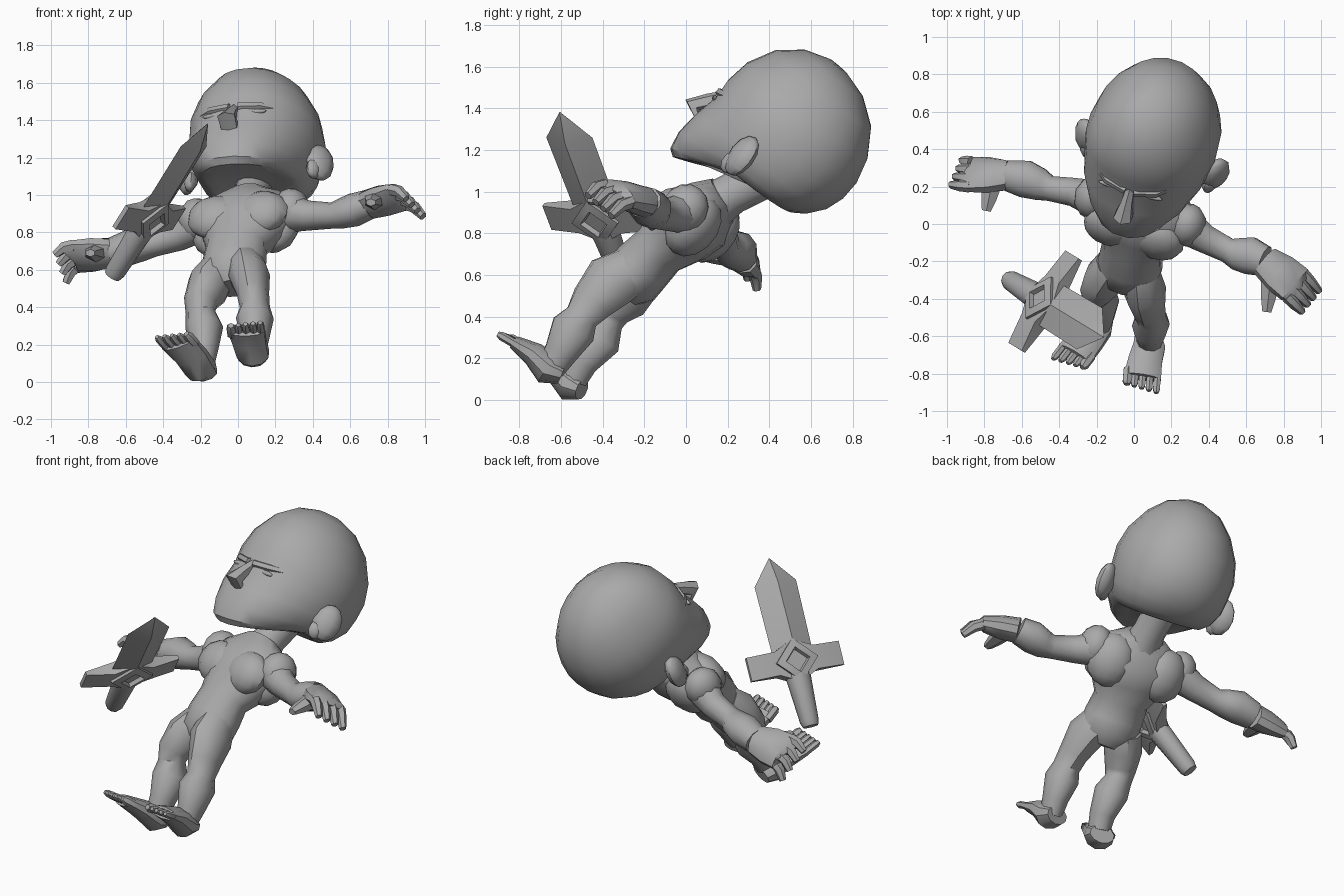
import bpy, bmesh, math
from mathutils import Vector, Matrix

cube = bpy.data.objects.get("Cube")
if cube:
    bpy.data.objects.remove(cube, do_unlink=True)

grey = bpy.data.materials.new("plain_grey")
grey.use_nodes = True
COLOUR = (.4, .4, .4, 1)
grey.diffuse_color = COLOUR
grey.node_tree.nodes["Principled BSDF"].inputs["Base Color"].default_value = COLOUR
parts = []


def frame(x_axis, z_axis, origin):
    """Orthonormal matrix from a main z axis and a rough x axis."""
    z = Vector(z_axis).normalized()
    x = Vector(x_axis)
    x = (x - z * x.dot(z)).normalized()
    m = Matrix((x, z.cross(x), z)).transposed().to_4x4()
    m.translation = Vector(origin)
    return m


def finish(name, bm, matrix=None):
    if matrix:
        bm.transform(matrix)
    bmesh.ops.recalc_face_normals(bm, faces=bm.faces)
    mesh = bpy.data.meshes.new(name)
    bm.to_mesh(mesh)
    bm.free()
    mesh.materials.append(grey)
    obj = bpy.data.objects.new(name, mesh)
    bpy.context.collection.objects.link(obj)
    parts.append(obj)


def bridge(bm, loops):
    """Skin closed rings of points and cap both ends."""
    rings = [[bm.verts.new(p) for p in loop] for loop in loops]
    n = len(rings[0])
    for a, b in zip(rings, rings[1:]):
        for i in range(n):
            j = (i + 1) % n
            bm.faces.new((a[i], a[j], b[j], b[i]))
    bm.faces.new(rings[0])
    bm.faces.new(rings[-1])


def loft(name, rings, side, n=10, matrix=None):
    """Limb through rings of (x, y, z, half width, half depth)."""
    bm = bmesh.new()
    pts = [Vector(r[:3]) for r in rings]
    loops = []
    for i, r in enumerate(rings):
        along = pts[min(i + 1, len(pts) - 1)] - pts[max(i - 1, 0)]
        m = frame(side, along, pts[i])
        angles = [math.tau * (k + .5) / n for k in range(n)]
        loops.append([m @ Vector((r[3] * math.cos(a), r[4] * math.sin(a), 0)) for a in angles])
    bridge(bm, loops)
    finish(name, bm, matrix)


def ball(name, matrix, centre, size, turn=0, segments=12):
    bm = bmesh.new()
    bmesh.ops.create_uvsphere(bm, u_segments=segments, v_segments=segments // 2 + 1, radius=1)
    local = Matrix.Translation(centre) @ Matrix.Rotation(turn, 4, "Z") @ Matrix.Diagonal((*size, 1))
    finish(name, bm, matrix @ local)


# Leaning body axes: side points to the model's left, up runs along the spine
SIDE = Vector((.955, -.28, .1))
UP = Vector((.098, .613, .781))
head = frame(SIDE, UP, (.105, .48, 1.29))
chest = frame(SIDE, UP, (.03, .05, .87))

# Head rings: height, half width, front, back, chin drop
bm = bmesh.new()
loops = []
for h, w, front, back, drop in (
        (.4, .05, .06, .06, 0), (.36, .16, .18, .19, 0), (.27, .25, .29, .315, 0),
        (.14, .325, .36, .395, 0), (.02, .355, .38, .425, 0), (-.08, .35, .375, .42, 0),
        (-.17, .335, .4, .385, .04), (-.25, .3, .415, .32, .08),
        (-.29, .255, .4, .26, .13), (-.295, .22, .365, .2, .15), (-.28, .17, .28, .16, .13)):
    loop = []
    for k in range(22):
        a = math.tau * k / 22
        c, s = math.cos(a), math.sin(a)
        power = .88 if drop else .96
        x = w * math.copysign(abs(c) ** power, c) - .025 * max(0, -s)
        y = (back if s > 0 else front) * math.copysign(abs(s) ** power, s)
        loop.append((x, y, h - drop * max(0, -s)))
    loops.append(loop)
bridge(bm, loops)
finish("head", bm, head)

# Face: nose, brows and eyes
loft("nose", [(-.02, -.35, -.06, .025, .03), (-.02, -.4, -.13, .035, .04), (-.02, -.445, -.19, .055, .055),
              (-.02, -.39, -.22, .05, .02)], (1, 0, 0), 6, head)
for sgn, tag in ((1, "left"), (-1, "right")):
    loft(tag + "_brow", [(sgn * .02 - .02, -.365, -.06, .03, .025), (sgn * .13 - .02, -.335, -.05, .035, .025),
                         (sgn * .22 - .02, -.265, -.03, .025, .02)], (0, 1, 0), 6, head)
    ball(tag + "_eye", head, (sgn * .12 - .02, -.345, -.085), (.06, .015, .014))
    # Ears are flared discs with a lobe
    ball(tag + "_ear", head, (sgn * .365, .01, -.19), (.05, .085, .11), -sgn * .7, 10)
    ball(tag + "_ear_lobe", head, (sgn * .345, -.02, -.25), (.035, .05, .06), -sgn * .4, 8)
    # Chest and back muscles
    ball(tag + "_pectoral", chest, (sgn * .13, -.095, -.045), (.15, .09, .13))
    ball(tag + "_shoulder_blade", chest, (sgn * .165, .06, -.02), (.14, .11, .16), -sgn * .3)
    ball(tag + "_shoulder", chest, (sgn * .265, 0, .03), (.1, .115, .12))

# Torso and neck
loft("torso", [(-.03, -.31, .5, .09, .08), (-.03, -.27, .56, .17, .14), (-.02, -.21, .64, .175, .145),
               (-.01, -.13, .72, .165, .135), (.02, -.03, .8, .235, .165), (.04, .05, .87, .29, .175),
               (.05, .12, .94, .25, .13), (.06, .18, .98, .13, .1)], SIDE, 14)
loft("neck", [(.05, .1, .91, .13, .12), (.07, .22, .99, .095, .1), (.1, .4, 1.09, .1, .11)], SIDE, 12)

# Legs, feet and toes
legs = {
    "left": ([(.04, -.27, .62, .1, .12), (.06, -.36, .57, .11, .14), (.08, -.45, .47, .085, .11),
              (.09, -.5, .4, .08, .085), (.09, -.54, .34, .1, .115), (.09, -.6, .23, .075, .085),
              (.08, -.65, .15, .065, .07)],
             [(.075, -.6, .125, .075, .05), (.08, -.66, .15, .09, .08), (.06, -.73, .22, .095, .06),
              (.045, -.82, .275, .105, .035)], (-.005, -.06, .035)),
    "right": ([(-.11, -.22, .58, .1, .12), (-.16, -.29, .51, .11, .135), (-.2, -.36, .43, .09, .1),
               (-.2, -.38, .37, .08, .08), (-.18, -.42, .29, .1, .115), (-.18, -.5, .18, .075, .08),
               (-.19, -.54, .1, .065, .07)],
              [(-.18, -.5, .05, .075, .05), (-.2, -.55, .07, .09, .08), (-.25, -.62, .14, .095, .06),
               (-.32, -.7, .21, .105, .035)], (-.035, -.045, .04)),
}
for tag, (leg, foot, reach) in legs.items():
    loft(tag + "_leg", leg, SIDE, 10)
    loft(tag + "_foot", foot, SIDE, 10)
    ball_joint, reach = Vector(foot[-1][:3]), Vector(reach)
    for i in range(5):
        base = ball_joint + SIDE * (i - 2) * .041
        big = .027 if i == (0 if tag == "left" else 4) else .021
        loft(f"{tag}_toe_{i + 1}", [(*(base - reach * .4), big, big), (*(base + reach * .7), big, big),
                                    (*(base + reach), big * .6, big * .6)], SIDE, 6)

# Arms: limb rings, knuckle line, fingertip line, thumb base and tip
arms = {
    "left": ([(.29, -.02, .9, .1, .1), (.38, -.08, .89, .08, .08), (.5, -.14, .89, .07, .07),
              (.55, -.16, .9, .09, .08), (.62, -.17, .92, .105, .09), (.7, -.2, .95, .085, .08)],
             (.82, -.39, 1.03), (.9, -.26, .95), (.9, -.47, .98), (.99, -.36, .885),
             (.73, -.29, .97), (.71, -.47, .96)),
    "right": ([(-.22, .14, .84, .1, .1), (-.32, .17, .78, .08, .08), (-.45, .19, .74, .07, .07),
               (-.5, .21, .73, .09, .08), (-.58, .24, .72, .105, .095), (-.68, .26, .69, .085, .08)],
              (-.88, .2, .73), (-.87, .33, .61), (-.98, .21, .68), (-.92, .34, .53),
              (-.76, .21, .69), (-.79, .07, .69)),
}
for tag, (arm, *hand) in arms.items():
    k0, k1, t0, t1, thumb, tip = map(Vector, hand)
    across = k1 - k0
    loft(tag + "_arm", arm, (.2, 1, 0), 10)
    middle = (k0 + k1) / 2
    wrist = Vector(arm[-1][:3])
    loft(tag + "_hand", [(*wrist, .09, .075), (*wrist.lerp(middle, .5), .115, .07),
                         (*middle, .12, .05), (*middle.lerp((t0 + t1) / 2, .2), .1, .032)], across, 10)
    for i in range(4):
        a, b = k0.lerp(k1, i / 3), t0.lerp(t1, i / 3)
        bend = a.lerp(b, .5) + Vector((0, 0, .016))
        loft(f"{tag}_finger_{i + 1}", [(*a, .032, .034), (*bend, .03, .032), (*b, .02, .022)], across, 6)
    loft(tag + "_thumb", [(*thumb, .06, .05), (*thumb.lerp(tip, .6), .045, .035), (*tip, .028, .02)],
         (1, 0, 0), 6)

# Sword: local z runs to the tip, local x along the guard
sword = frame((.53, .85, 0), (.505, -.307, .807), (-.475, -.415, .88))
loft("sword_grip", [(0, 0, -.39, .045, .045), (0, 0, -.36, .055, .055), (0, 0, -.08, .075, .065)],
     (1, 0, 0), 10, sword)
bm = bmesh.new()
bridge(bm, [[(w, 0, z), (0, t, z), (-w, 0, z), (0, -t, z)]
            for z, w, t in ((.06, .125, .055), (.47, .13, .05), (.62, .003, .003))])
finish("sword_blade", bm, sword)

# Guard thins toward its flared ends
loft("sword_guard", [(x, 0, 0, h, t) for x, h, t in (
    (-.29, .1, .018), (-.12, .1, .055), (0, .18, .055), (.12, .1, .055), (.29, .1, .018))],
    (0, 0, 1), 4, sword)

# Diamond setting with a sunken middle on both faces
bm = bmesh.new()
bridge(bm, [[(r * math.cos(a), y, r * math.sin(a)) for a in (0, math.pi / 2, math.pi, -math.pi / 2)]
            for r, y in ((.065, -.041), (.075, -.065), (.13, -.055), (.13, .055), (.075, .065), (.065, .041))])
finish("guard_setting", bm, sword)

# Smooth shading with crisp edges
bpy.ops.object.select_all(action="DESELECT")
for obj in parts:
    obj.select_set(True)
bpy.context.view_layer.objects.active = parts[0]
bpy.ops.object.shade_smooth_by_angle(angle=math.radians(40))
